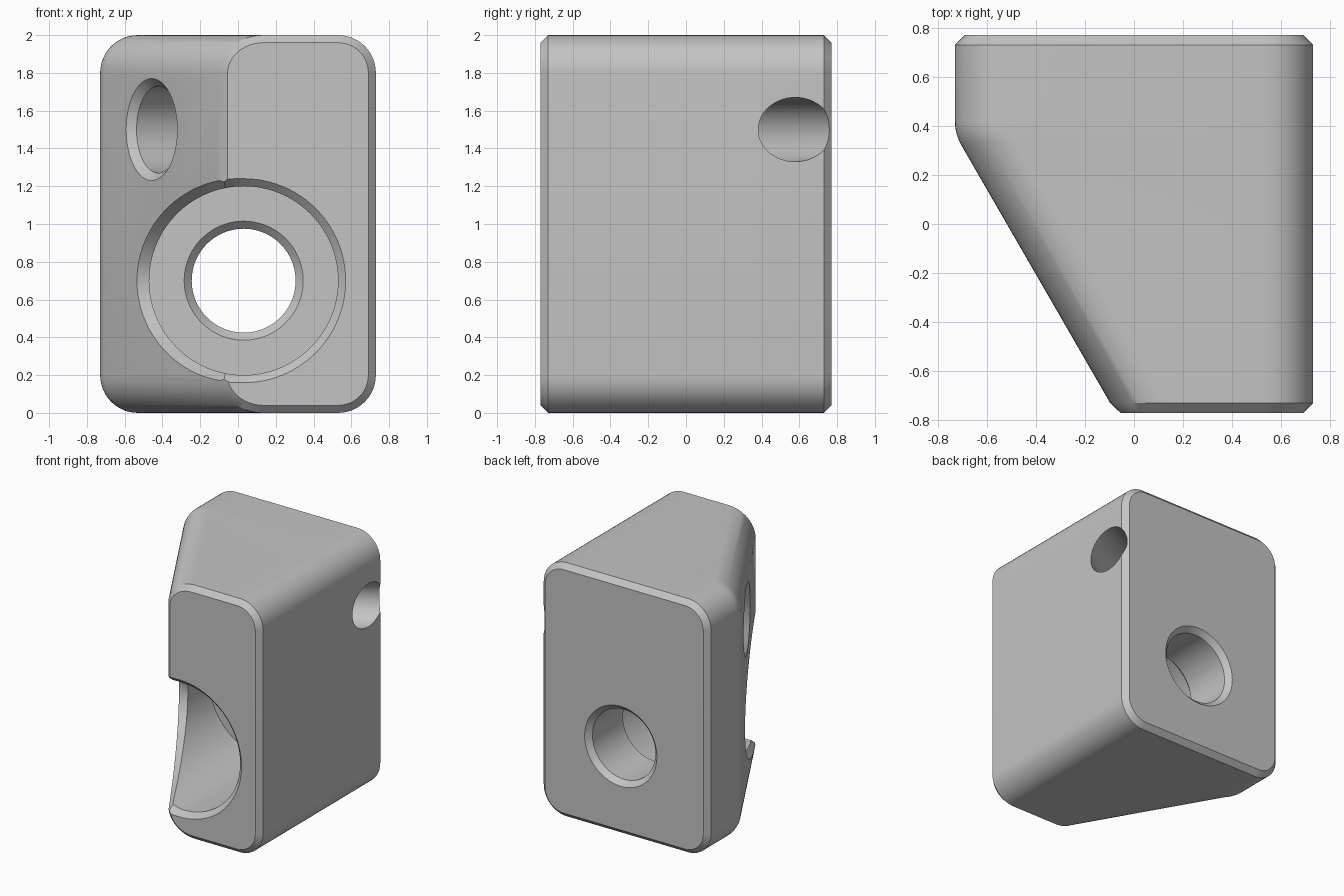
import bpy, bmesh
from math import sin, cos, tan, pi, radians
from mathutils import Vector, Matrix

cube = bpy.data.objects.get("Cube")
if cube:
    bpy.data.objects.remove(cube, do_unlink=True)

HALF_X, HALF_Y, HEIGHT = 0.73, 0.77, 2.0
ROUND, CHAMFER = 0.2, 0.04
SLANT = radians(30)
BEND_Y = 0.42                      # where the straight wall starts to turn
END_X = -HALF_X + ROUND * (1 - cos(SLANT))
END_Y = BEND_Y - ROUND * sin(SLANT)

grey = bpy.data.materials.new("plain_grey")
grey.use_nodes = True
colour = (0.55, 0.55, 0.55, 1)
grey.diffuse_color = colour
grey.node_tree.nodes["Principled BSDF"].inputs["Base Color"].default_value = colour


def loft(name, rings):
    """Join equal rings of points into a closed solid."""
    bm = bmesh.new()
    loops = [[bm.verts.new(p) for p in ring] for ring in rings]
    n = len(loops[0])
    for a, b in zip(loops, loops[1:]):
        for i in range(n):
            j = (i + 1) % n
            bm.faces.new((a[i], a[j], b[j], b[i]))
    bm.faces.new(loops[0])
    bm.faces.new(loops[-1])
    bmesh.ops.recalc_face_normals(bm, faces=bm.faces)
    mesh = bpy.data.meshes.new(name)
    bm.to_mesh(mesh)
    bm.free()
    mesh.materials.append(grey)
    obj = bpy.data.objects.new(name, mesh)
    bpy.context.collection.objects.link(obj)
    return obj


def section(y, left, left_round, inset=0.0):
    """Rounded rectangle across the block at depth y."""
    right, low, high = HALF_X - inset, inset, HEIGHT - inset
    r = ROUND - inset
    corners = [(right, high, -r, -r, 0), (left, high, left_round, -r, 1),
               (left, low, left_round, r, 2), (right, low, -r, r, 3)]
    ring = []
    for x, z, dx, dz, quarter in corners:
        for k in range(13):
            a = (quarter + k / 12) * pi / 2
            ring.append((x + dx + abs(dx) * cos(a), y, z + dz + abs(dz) * sin(a)))
    return ring


def slant_x(y):
    return END_X + (END_Y - y) * tan(SLANT)


# Block: chamfered ends, straight wall, soft bend, slanted wall
rings = [section(HALF_Y, -HALF_X + CHAMFER, ROUND - CHAMFER, CHAMFER),
         section(HALF_Y - CHAMFER, -HALF_X, ROUND)]
for k in range(7):
    a = SLANT * k / 6
    rings.append(section(BEND_Y - ROUND * sin(a),
                         -HALF_X + ROUND * (1 - cos(a)), ROUND / cos(a)))
wide = ROUND / cos(SLANT)
front = -HALF_Y + CHAMFER
rings.append(section(front, slant_x(front), wide))
rings.append(section(-HALF_Y, -0.055, wide - CHAMFER, CHAMFER))
block = loft("drilled_block", rings)


# Main bore cutter: its chamfered mouth follows the front and slanted walls
def surface_y(x):
    return max(-HALF_Y, END_Y - (x - END_X) / tan(SLANT))


def circle(radius, y, count=96):
    return [(0.03 + radius * cos(t), y, 0.7 + radius * sin(t))
            for t in (2 * pi * i / count for i in range(count))]


def mouth(radius, flare, depth, extra):
    ring = []
    for x, y, z in circle(1, 0):
        c, s = x - 0.03, z - 0.7
        side = max(0, -c)
        r = radius + flare * side
        px = 0.03 + r * c
        ring.append((px, surface_y(px) + depth + extra * side, 0.7 + r * s))
    return ring


lip = mouth(0.54, 0.025, 0, 0)
bore = [[(x, -1, z) for x, y, z in lip], lip, mouth(0.5, 0, CHAMFER, 0.09)]
FLOOR = 0.31
bore += [circle(r, y) for r, y in (
    (0.5, FLOOR), (0.315, FLOOR), (0.275, FLOOR + CHAMFER),
    (0.275, HALF_Y - CHAMFER), (0.315, HALF_Y), (0.355, HALF_Y + CHAMFER))]
main_cutter = loft("main_bore_cutter", bore)

# Cross hole cutter: square to the slanted wall, stepped
axis = Vector((cos(SLANT), sin(SLANT), 0))
start = Vector((-0.457, surface_y(-0.457), 1.5))
across = Vector((-sin(SLANT), cos(SLANT), 0))
up = Vector((0, 0, 1))
steps = ((-CHAMFER, 0.31), (CHAMFER, 0.23), (0.6, 0.23), (0.6, 0.17), (2, 0.17))
cross_cutter = loft("cross_hole_cutter", [
    [start + axis * d + (across * cos(t) + up * sin(t)) * r
     for t in (2 * pi * i / 64 for i in range(64))] for d, r in steps])

# Drill the block
bpy.ops.object.select_all(action='DESELECT')
block.select_set(True)
bpy.context.view_layer.objects.active = block
for cutter in (main_cutter, cross_cutter):
    mod = block.modifiers.new(cutter.name, 'BOOLEAN')
    mod.operation = 'DIFFERENCE'
    mod.solver = 'EXACT'
    mod.object = cutter
    cutter.hide_render = True
    bpy.ops.object.modifier_apply(modifier=mod.name)
for cutter in (main_cutter, cross_cutter):
    bpy.data.objects.remove(cutter, do_unlink=True)
bpy.ops.object.shade_smooth_by_angle(angle=radians(28))
